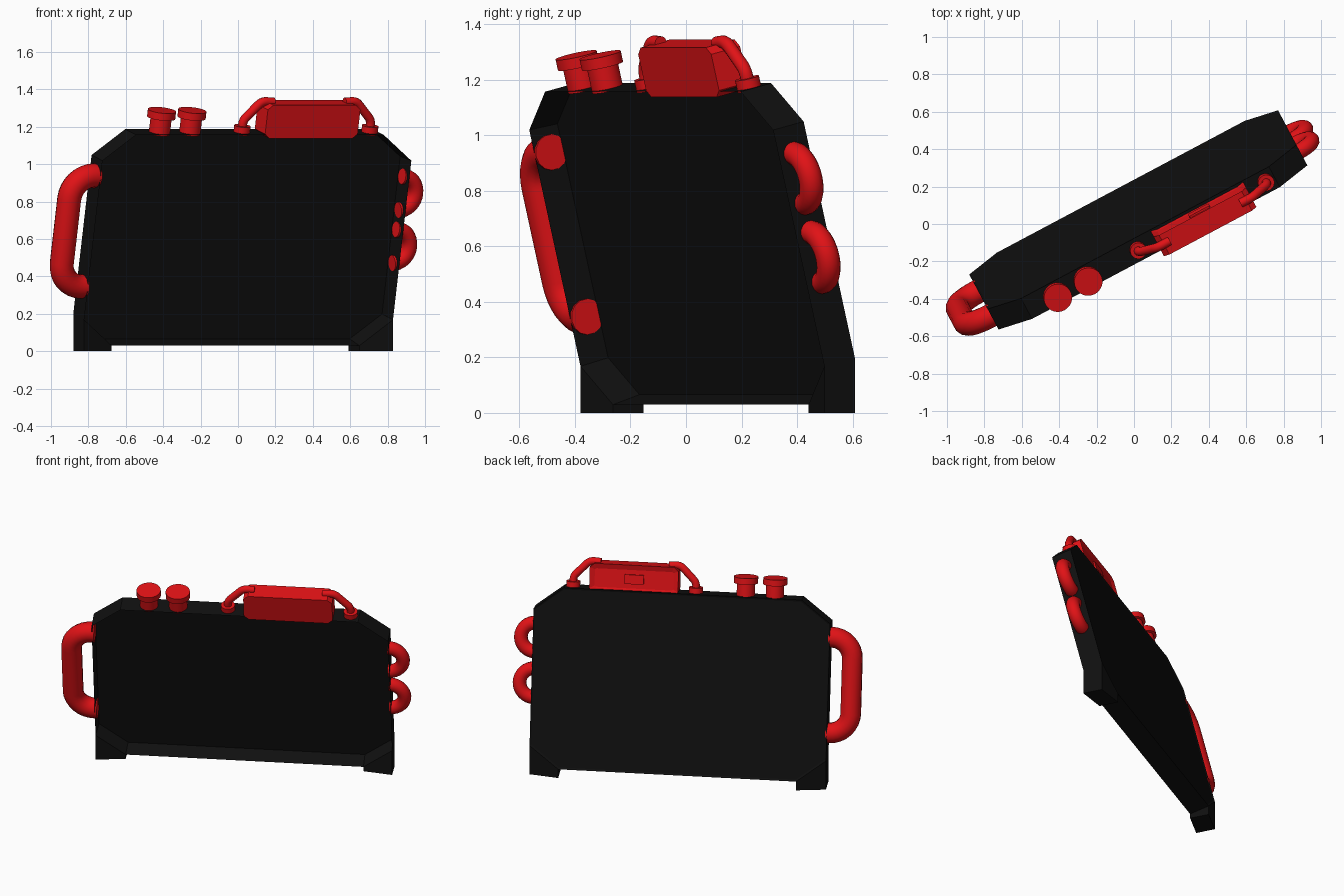
import bpy, bmesh, math
from mathutils import Matrix, Vector

if "Cube" in bpy.data.objects:
    bpy.data.objects.remove(bpy.data.objects["Cube"])

# Local frame of the leaning slab: x = width, y = thickness (back is +), z = up the slope
FRAME = (Matrix.Translation((-0.042, 0.144, 0.045))
         @ Matrix.Rotation(math.radians(28), 4, 'Z')
         @ Matrix.Rotation(math.radians(13.8), 4, 'X'))


def material(name, rgb):
    m = bpy.data.materials.new(name)
    m.diffuse_color = (*rgb, 1)
    m.use_nodes = True
    m.node_tree.nodes["Principled BSDF"].inputs["Base Color"].default_value = m.diffuse_color
    return m


BLACK = material("black", (0.005, 0.005, 0.005))
RED = material("red", (0.75, 0.006, 0.008))


def add_object(name, bm, mat, matrix=FRAME, smooth=False):
    bmesh.ops.recalc_face_normals(bm, faces=bm.faces)
    mesh = bpy.data.meshes.new(name)
    bm.to_mesh(mesh)
    bm.free()
    mesh.materials.append(mat)
    ob = bpy.data.objects.new(name, mesh)
    bpy.context.collection.objects.link(ob)
    ob.matrix_world = matrix
    if smooth:
        shade(ob)
    return ob


def shade(ob):
    bpy.ops.object.select_all(action='DESELECT')
    ob.select_set(True)
    bpy.context.view_layer.objects.active = ob
    bpy.ops.object.shade_smooth_by_angle(angle=math.radians(40))


def chamfered(cx, cz, hw, hh, cw, ch):
    """Rectangle outline with cut corners."""
    return [(cx + sx * a, cz + sz * b) for sx, sz, pts in (
        (1, 1, ((hw, hh - ch), (hw - cw, hh))), (-1, 1, ((hw - cw, hh), (hw, hh - ch))),
        (-1, -1, ((hw, hh - ch), (hw - cw, hh))), (1, -1, ((hw - cw, hh), (hw, hh - ch))))
        for a, b in pts]


def prism(name, outline, y0, y1, mat, front=None, back=None):
    """Extrude an outline through the thickness; front/back = (rim, depth) of a recess."""
    bm = bmesh.new()
    lo = [bm.verts.new((x, y0, z)) for x, z in outline]
    hi = [bm.verts.new((x, y1, z)) for x, z in outline]
    f, b = bm.faces.new(lo), bm.faces.new(hi)
    n = len(lo)
    for i in range(n):
        j = (i + 1) % n
        bm.faces.new((lo[i], lo[j], hi[j], hi[i]))
    bmesh.ops.recalc_face_normals(bm, faces=bm.faces)
    for face, recess, sign in ((f, front, 1), (b, back, -1)):
        if recess:
            bmesh.ops.inset_region(bm, faces=[face], thickness=recess[0])
            bmesh.ops.translate(bm, verts=face.verts, vec=(0, sign * recess[1], 0))
    return add_object(name, bm, mat)


def cylinder(name, x, z0, z1, r, mat, sides=32):
    bm = bmesh.new()
    bmesh.ops.create_cone(bm, cap_ends=True, segments=sides, radius1=r, radius2=r, depth=z1 - z0,
                          matrix=Matrix.Translation((x, 0, (z0 + z1) / 2)))
    return add_object(name, bm, mat, smooth=True)


def fillet(pts, r, steps=8):
    """Round the inner corners of a polyline in the slab plane."""
    pts = [Vector(p) for p in pts]
    out = [pts[0]]
    for a, b, c in zip(pts, pts[1:], pts[2:]):
        u, v = (a - b).normalized(), (c - b).normalized()
        half = u.angle(v) / 2
        t = r / math.tan(half)
        centre = b + (u + v).normalized() * (r / math.sin(half))
        s, e = b + u * t - centre, b + v * t - centre
        sweep = s.angle(e)
        for i in range(steps + 1):
            k = i / steps
            out.append(centre + (s * math.sin((1 - k) * sweep) + e * math.sin(k * sweep)) / math.sin(sweep))
    return out + [pts[-1]]


def tube(name, path, r, mat):
    cu = bpy.data.curves.new(name, 'CURVE')
    cu.dimensions = '3D'
    cu.bevel_depth, cu.bevel_resolution, cu.use_fill_caps = r, 5, True
    sp = cu.splines.new('POLY')
    sp.points.add(len(path) - 1)
    for p, (x, z) in zip(sp.points, path):
        p.co = (x, 0, z, 1)
    cu.materials.append(mat)
    ob = bpy.data.objects.new(name, cu)
    bpy.context.collection.objects.link(ob)
    ob.matrix_world = FRAME
    bpy.ops.object.select_all(action='DESELECT')
    ob.select_set(True)
    bpy.context.view_layer.objects.active = ob
    bpy.ops.object.convert(target='MESH')
    shade(bpy.context.object)


# Leaning casing: cut-corner shell, deep open front, shallow back recess
prism("casing", chamfered(0, 0.58, 0.935, 0.58, 0.185, 0.142), -0.064, 0.064, BLACK,
      front=(0.010, 0.112), back=(0.012, 0.005))

# Feet: the lower cut corners dropped straight to the ground
for side, sx in (("left", -1), ("right", 1)):
    bm = bmesh.new()
    for x, z in ((0.935, 0.142), (0.75, 0)):
        for y in (-0.064, 0.064):
            top = FRAME @ Vector((sx * x, y, z))
            bm.verts.new(top)
            bm.verts.new((top.x, top.y, 0))
    bmesh.ops.convex_hull(bm, input=bm.verts)
    bmesh.ops.dissolve_limit(bm, angle_limit=0.02, verts=bm.verts, edges=bm.edges)
    add_object(side + "_foot", bm, BLACK, Matrix.Identity(4))

# Large side pipe on the left
tube("left_pipe", fillet([(-0.924, 0.92), (-1.075, 0.92), (-1.075, 0.31), (-0.924, 0.31)], 0.13),
     0.065, RED)

# Two U-bend pipes on the right
for name, zc in (("upper_bend", 0.823), ("lower_bend", 0.531)):
    arc = [(0.924 + 0.093 * math.sin(a), zc + 0.093 * math.cos(a))
           for a in (math.pi * i / 16 for i in range(17))]
    tube(name, arc, 0.043, RED)

# Filler caps
for name, x in (("left_filler", -0.575), ("right_filler", -0.391)):
    cylinder(name + "_neck", x, 1.15, 1.245, 0.057, RED)
    cylinder(name + "_cap", x, 1.24, 1.28, 0.076, RED)

# Top box with recessed back panel and a raised latch
BOX_X = 0.31
prism("top_box", chamfered(BOX_X, 1.232, 0.28, 0.092, 0.03, 0.025), -0.066, 0.055, RED,
      back=(0.035, 0.012))
prism("box_latch", chamfered(BOX_X, 1.232, 0.062, 0.03, 0.004, 0.004), 0.03, 0.053, RED)

# Pipes from the box down to collars on the casing
for side, sx in (("left", -1), ("right", 1)):
    path = [(BOX_X + sx * dx, z) for dx, z in
            ((0.387, 1.15), (0.387, 1.225), (0.285, 1.330), (0.215, 1.325))]
    tube(side + "_box_pipe", fillet(path, 0.06), 0.024, RED)
    cylinder(side + "_collar", BOX_X + sx * 0.387, 1.15, 1.195, 0.044, RED, 24)
